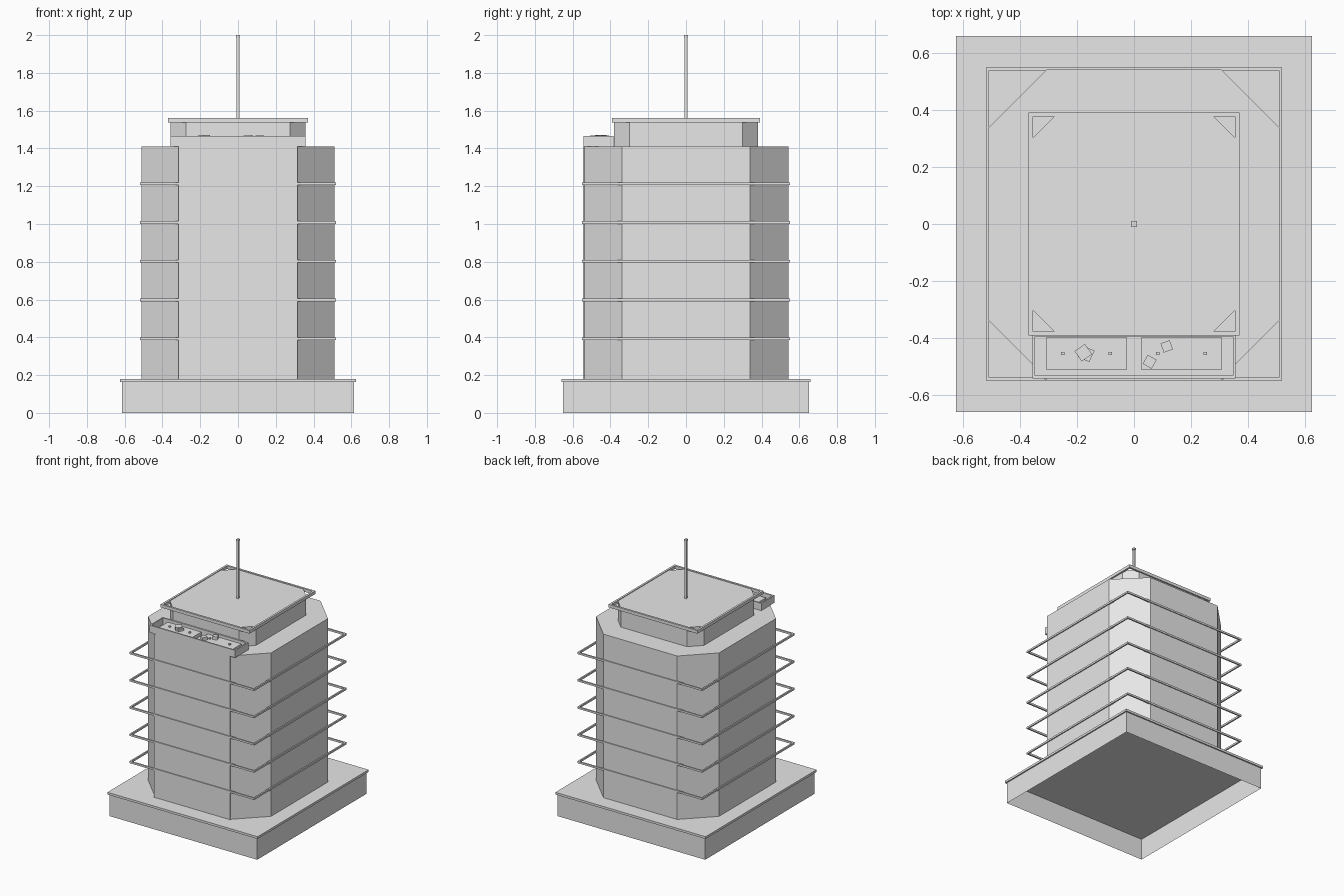
import bpy, bmesh
from math import radians

if "Cube" in bpy.data.objects:
    bpy.data.objects.remove(bpy.data.objects["Cube"])

grey = bpy.data.materials.new("light_grey")
grey.use_nodes = True
grey.diffuse_color = (0.8, 0.8, 0.8, 1)
grey.node_tree.nodes["Principled BSDF"].inputs["Base Color"].default_value = (0.8, 0.8, 0.8, 1)


def finish(name, bm):
    mesh = bpy.data.meshes.new(name)
    bm.to_mesh(mesh)
    bm.free()
    mesh.materials.append(grey)
    obj = bpy.data.objects.new(name, mesh)
    bpy.context.collection.objects.link(obj)
    return obj


def prism(name, outline, z0, z1):
    """Extrude a closed outline from z0 up to z1."""
    bm = bmesh.new()
    face = bm.faces.new([bm.verts.new((x, y, z0)) for x, y in outline])
    up = bmesh.ops.extrude_face_region(bm, geom=[face])["geom"]
    bmesh.ops.translate(bm, vec=(0, 0, z1 - z0),
                        verts=[v for v in up if isinstance(v, bmesh.types.BMVert)])
    bmesh.ops.recalc_face_normals(bm, faces=bm.faces)
    return finish(name, bm)


def rect(x0, x1, y0, y1):
    return [(x0, y0), (x1, y0), (x1, y1), (x0, y1)]


def box(name, x0, x1, y0, y1, z0, z1):
    return prism(name, rect(x0, x1, y0, y1), z0, z1)


def chamfered(hx, hy, cut):
    return [(hx - cut, -hy), (hx, cut - hy), (hx, hy - cut), (hx - cut, hy),
            (cut - hx, hy), (-hx, hy - cut), (-hx, cut - hy), (cut - hx, -hy)]


def ring(name, hx, hy, width, z0, z1):
    """Rectangular frame with an open middle."""
    bm = bmesh.new()
    loops = []
    for inset, z in ((0, z0), (0, z1), (width, z1), (width, z0)):
        pts = rect(inset - hx, hx - inset, inset - hy, hy - inset)
        loops.append([bm.verts.new((x, y, z)) for x, y in pts])
    for a, b in zip(loops, loops[1:] + loops[:1]):
        for i in range(4):
            j = (i + 1) % 4
            bm.faces.new((a[i], a[j], b[j], b[i]))
    bmesh.ops.recalc_face_normals(bm, faces=bm.faces)
    return finish(name, bm)


# Hollow plinth, open underneath, with an overhanging slab
plinth = box("plinth_walls", -0.615, 0.615, -0.65, 0.65, 0, 0.165)
bm = bmesh.new()
bm.from_mesh(plinth.data)
bmesh.ops.delete(bm, geom=[f for f in bm.faces if abs(f.normal.z) > 0.5], context="FACES")
bm.to_mesh(plinth.data)
bm.free()
box("plinth_slab", -0.625, 0.625, -0.66, 0.66, 0.163, 0.18)

# Tower with cut corners, and slim strips on its front edges
prism("tower", chamfered(0.512, 0.543, 0.205), 0.18, 1.41)
for side, x in (("right", -0.31), ("left", 0.31)):
    box(side + "_front_strip", x - 0.005, x + 0.005, -0.546, -0.538, 0.18, 1.41)

# Floor rings
for i in range(5):
    z = 0.393 + i * 0.205
    ring(f"floor_ring_{i + 1}", 0.52, 0.55, 0.011, z - 0.007, z + 0.007)

# Penthouse and its roof frame
prism("penthouse", chamfered(0.358, 0.382, 0.083), 1.41, 1.555)
ring("roof_frame", 0.37, 0.392, 0.015, 1.537, 1.56)

# Mast
box("mast", -0.007, 0.007, -0.007, 0.007, 1.555, 1.985)
box("mast_cap", -0.01, 0.01, -0.01, 0.01, 1.985, 2.0)

# Front terrace tray
box("terrace_floor", -0.357, 0.357, -0.543, -0.385, 1.41, 1.418)
ring("terrace_walls", 0.357, 0.079, 0.01, 1.41, 1.465).location.y = -0.464

# Tables with posts
for side, s in (("right", -1), ("left", 1)):
    mid = 0.167 * s
    box(side + "_table", mid - 0.14, mid + 0.14, -0.512, -0.397, 1.418, 1.445)
    for x in (mid - 0.083, mid + 0.083):
        box(side + "_post", x - 0.006, x + 0.006, -0.461, -0.449, 1.445, 1.455)

# Loose crates on the tables
for x, y, half, turn, top in ((-0.178, -0.452, 0.022, 35, 1.472), (-0.168, -0.456, 0.022, 65, 1.462),
                              (0.055, -0.484, 0.018, 60, 1.468), (0.115, -0.43, 0.017, 20, 1.468)):
    crate = box("crate", -half, half, -half, half, 1.445, top)
    crate.location = (x, y, 0)
    crate.rotation_euler.z = radians(turn)
